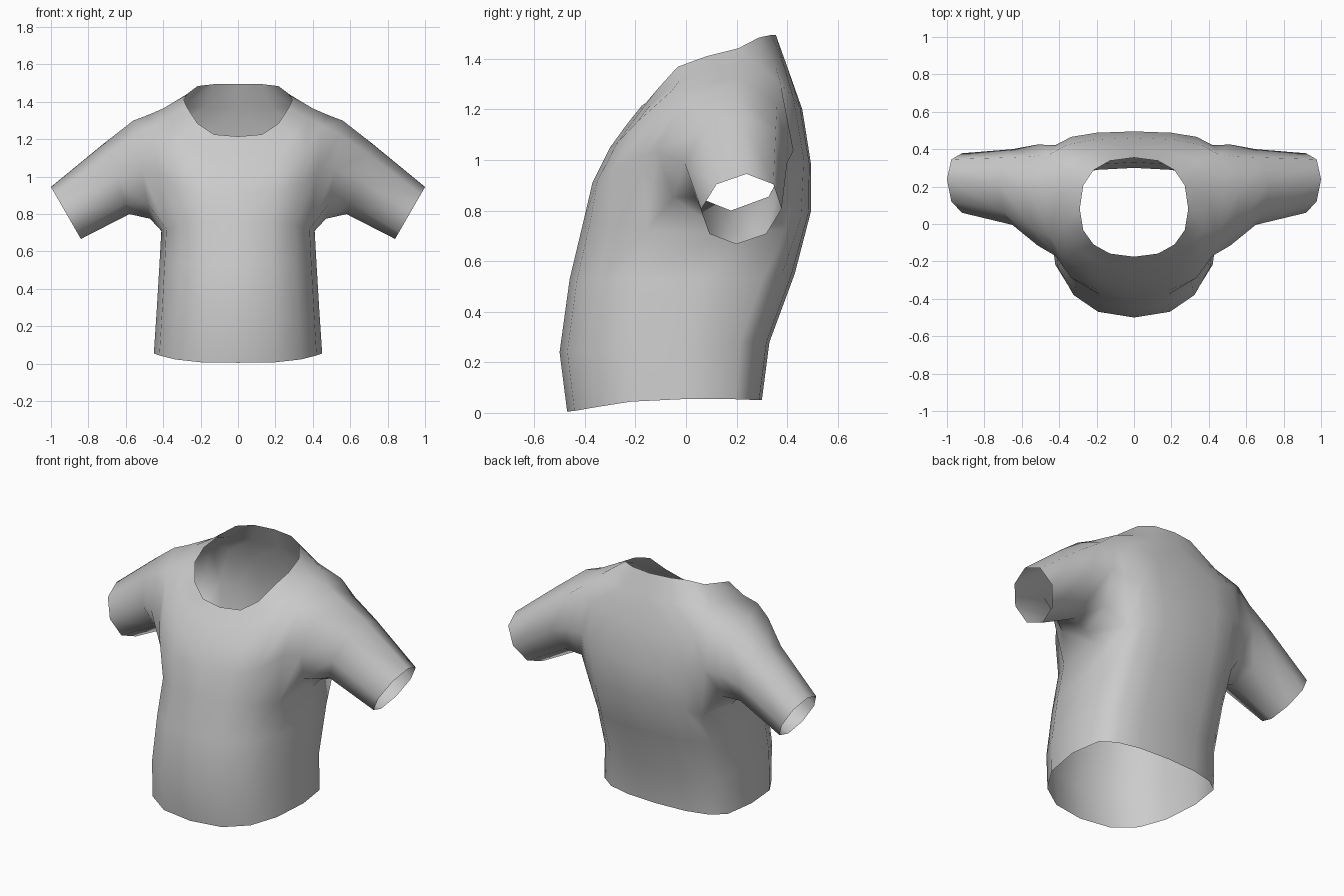
import bpy, bmesh
from math import sin, cos, pi

if "Cube" in bpy.data.objects:
    bpy.data.objects.remove(bpy.data.objects["Cube"])

# Colour
cloth = bpy.data.materials.new("grey cloth")
cloth.diffuse_color = (0.6, 0.6, 0.6, 1)
cloth.use_nodes = True
cloth.node_tree.nodes["Principled BSDF"].inputs["Base Color"].default_value = cloth.diffuse_color

# Torso rows, hem to neckline: y front, y side, y back, half width,
# z front, z side, z back, front flatness, back flatness, back z power
ROWS = [
    (-0.47, 0.00, 0.30, 0.45, 0.005, 0.055, 0.05, 0.80, 0.45, 3),
    (-0.50, 0.00, 0.33, 0.435, 0.24, 0.28, 0.28, 0.80, 0.45, 3),
    (-0.46, 0.05, 0.43, 0.42, 0.53, 0.53, 0.55, 0.75, 0.42, 3),
    (-0.405, 0.15, 0.495, 0.41, 0.76, 0.71, 0.80, 0.62, 0.36, 3),
    (-0.37, 0.20, 0.495, 0.45, 0.91, 1.05, 0.98, 0.45, 0.30, 3),
    (-0.30, 0.20, 0.46, 0.48, 1.05, 1.33, 1.20, 0.68, 0.42, 3),
    (-0.235, 0.16, 0.40, 0.40, 1.14, 1.365, 1.37, 0.80, 0.60, 3),
    (-0.175, 0.08, 0.355, 0.29, 1.215, 1.41, 1.495, 0.85, 0.80, 6),
]
# Sleeve rings: bottom x, z, top x, z, y front, y back
RINGS = [
    (0.47, 0.775, 0.56, 1.30, -0.115, 0.425),
    (0.58, 0.80, 0.72, 1.175, -0.005, 0.40),
    (0.84, 0.667, 1.00, 0.945, 0.06, 0.378),
]
COLS = 8  # columns from front centre to back centre


def torso_point(row, c):
    yf, ys, yb, w, zf, zs, zb, flat_f, flat_b, power_b = row
    t = pi * c / COLS
    s, k = abs(sin(t)), abs(cos(t))
    if c == COLS // 2:
        return (w, ys, zs)
    if c < COLS // 2:
        y_end, z_end, flat, power = yf, zf, flat_f, 3
    else:
        y_end, z_end, flat, power = yb, zb, flat_b, power_b
    x = 0.0 if c in (0, COLS) else w * s ** 0.85
    return (x, ys + (y_end - ys) * k ** flat, z_end + (zs - z_end) * s ** power)


def sleeve_point(ring, i):
    bx, bz, tx, tz, yf, yb = ring
    t = 2 * pi * i / 8
    k, s = cos(t), sin(t)
    return ((bx + tx) / 2 + k * (bx - tx) / 2,
            (yf + yb) / 2 - s * (yb - yf) / 2 - 0.02 * k,
            (bz + tz) / 2 + k * (bz - tz) / 2)


bm = bmesh.new()

# Torso half with a square armhole left open
grid = [[None if (r, c) == (4, 4) else bm.verts.new(torso_point(row, c))
         for c in range(COLS + 1)] for r, row in enumerate(ROWS)]
for r in range(len(ROWS) - 1):
    for c in range(COLS):
        if r in (3, 4) and c in (3, 4):
            continue
        bm.faces.new((grid[r][c], grid[r][c + 1], grid[r + 1][c + 1], grid[r + 1][c]))

# Sleeve grown from the armhole
loop = [grid[r][c] for r, c in
        ((3, 4), (3, 3), (4, 3), (5, 3), (5, 4), (5, 5), (4, 5), (3, 5))]
for ring in RINGS:
    nxt = [bm.verts.new(sleeve_point(ring, i)) for i in range(8)]
    for i in range(8):
        j = (i + 1) % 8
        bm.faces.new((loop[i], nxt[i], nxt[j], loop[j]))
    loop = nxt

for f in bm.faces:
    f.smooth = True
mesh = bpy.data.meshes.new("shirt")
bm.to_mesh(mesh)
bm.free()
mesh.materials.append(cloth)
shirt = bpy.data.objects.new("shirt", mesh)
bpy.context.collection.objects.link(shirt)

# Other half
mirror = shirt.modifiers.new("mirror", 'MIRROR')
mirror.use_axis[0] = True
mirror.use_clip = True
mirror.merge_threshold = 0.001
